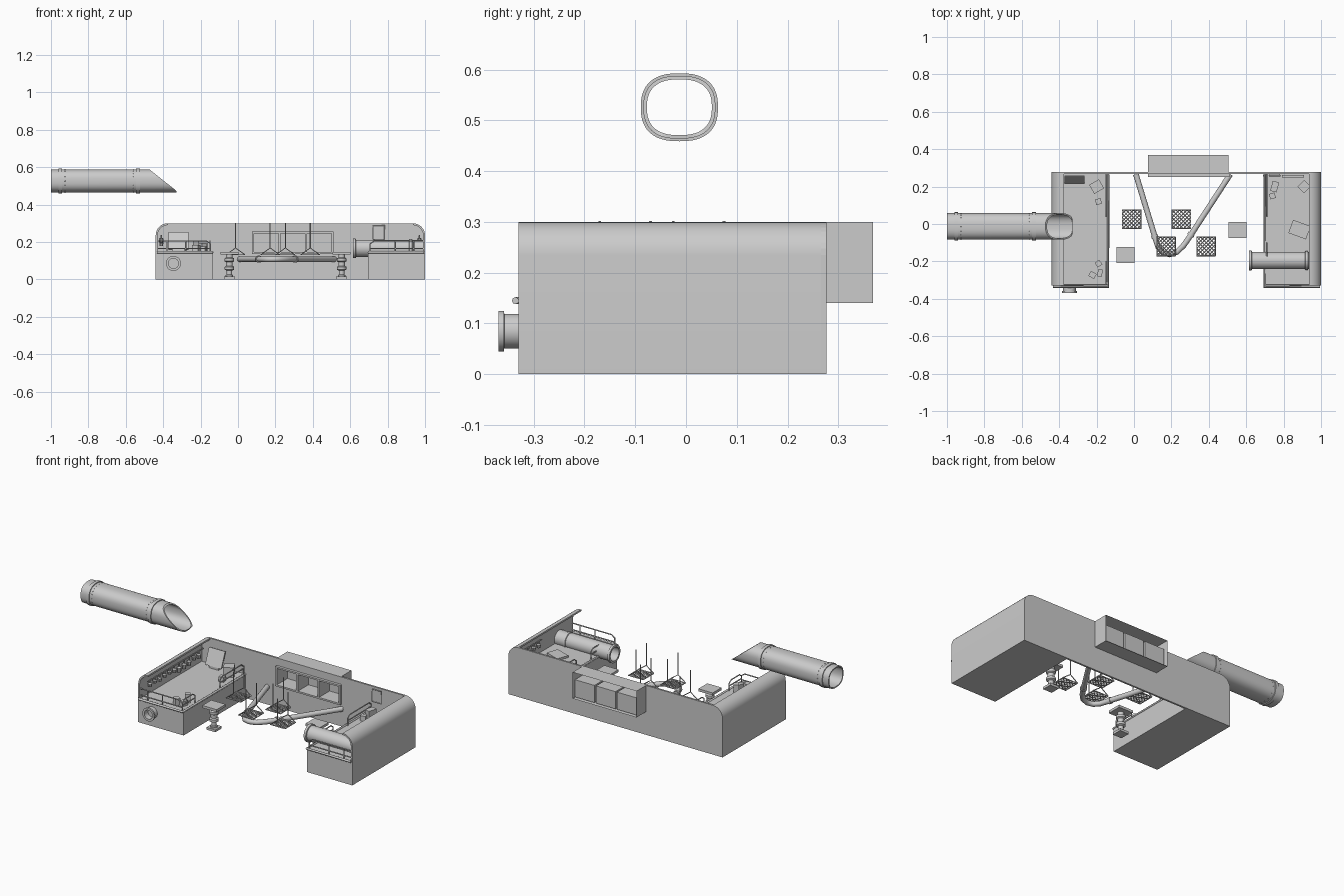
import bpy, bmesh, math, random
from mathutils import Vector, Matrix

if "Cube" in bpy.data.objects:
    bpy.data.objects.remove(bpy.data.objects["Cube"])
random.seed(4)


def finish(name, bm, smooth=False):
    bmesh.ops.recalc_face_normals(bm, faces=bm.faces)
    me = bpy.data.meshes.new(name)
    bm.to_mesh(me)
    bm.free()
    ob = bpy.data.objects.new(name, me)
    bpy.context.collection.objects.link(ob)
    bpy.ops.object.select_all(action='DESELECT')
    ob.select_set(True)
    bpy.context.view_layer.objects.active = ob
    if smooth:
        bpy.ops.object.shade_smooth_by_angle(angle=math.radians(35))
    return ob


def box(name, lo, hi, open_dirs=(), rot=(0, 0, 0)):
    """Box from corner to corner; open_dirs lists face normals to leave open."""
    lo, hi = Vector(lo), Vector(hi)
    bm = bmesh.new()
    bmesh.ops.create_cube(bm, size=1)
    bm.normal_update()
    gone = [f for f in bm.faces if any(f.normal.dot(Vector(d)) > .9 for d in open_dirs)]
    bmesh.ops.delete(bm, geom=gone, context='FACES')
    bmesh.ops.scale(bm, vec=hi - lo, verts=bm.verts)
    for i, a in enumerate(rot):
        bmesh.ops.rotate(bm, matrix=Matrix.Rotation(math.radians(a), 3, 'XYZ'[i]), verts=bm.verts)
    bmesh.ops.translate(bm, vec=(lo + hi) / 2, verts=bm.verts)
    return finish(name, bm)


def prism(name, pts, y0, y1, smooth=False):
    """Extrude an (x, z) outline along y."""
    bm = bmesh.new()
    f = bm.faces.new([bm.verts.new((x, y0, z)) for x, z in pts])
    ext = bmesh.ops.extrude_face_region(bm, geom=[f])
    bmesh.ops.translate(bm, vec=(0, y1 - y0, 0),
                        verts=[v for v in ext['geom'] if isinstance(v, bmesh.types.BMVert)])
    return finish(name, bm, smooth)


def loft(name, rings, loop=False):
    bm = bmesh.new()
    vs = [[bm.verts.new(p) for p in r] for r in rings]
    n = len(vs[0])
    for a, b in zip(vs, vs[1:] + (vs[:1] if loop else [])):
        for i in range(n):
            bm.faces.new((a[i], a[(i + 1) % n], b[(i + 1) % n], b[i]))
    if not loop:
        bm.faces.new(vs[0])
        bm.faces.new(vs[-1])
    return finish(name, bm, True)


def lathe(name, base, axis, profile, n=24, loop=False):
    """Round part: profile of (distance along axis, radius)."""
    q = Vector((0, 0, 1)).rotation_difference(Vector(axis))
    ang = [2 * math.pi * (i + .5) / n for i in range(n)]
    return loft(name, [[Vector(base) + q @ Vector((r * math.cos(a), r * math.sin(a), t))
                        for a in ang] for t, r in profile], loop)


def wires(name, paths, r, res=1):
    cu = bpy.data.curves.new(name, 'CURVE')
    cu.dimensions = '3D'
    cu.bevel_depth, cu.bevel_resolution, cu.use_fill_caps = r, res, True
    for p in paths:
        s = cu.splines.new('POLY')
        s.points.add(len(p) - 1)
        for sp, c in zip(s.points, p):
            sp.co = (*c, 1)
    ob = bpy.data.objects.new(name, cu)
    bpy.context.collection.objects.link(ob)
    bpy.ops.object.select_all(action='DESELECT')
    ob.select_set(True)
    bpy.context.view_layer.objects.active = ob
    bpy.ops.object.convert(target='MESH')
    bpy.ops.object.shade_smooth_by_angle(angle=math.radians(50))
    return ob


XL, XR, YF, YB, H, R, DZ = -.44, 1.0, -.33, .277, .30, .065, .145


def arc(cx, cz, r, a0, a1, n=8):
    return [(cx + r * math.cos(math.radians(a0 + (a1 - a0) * i / n)),
             cz + r * math.sin(math.radians(a0 + (a1 - a0) * i / n))) for i in range(n + 1)]


# back wall with window opening
wall = prism('back_wall', [(XL, 0)] + arc(XL + R, H - R, R, 180, 90) + arc(XR - R, H - R, R, 90, 0)
             + [(XR, 0)], .266, YB)
cutter = box('window_cutter', (.085, .2, .145), (.5, .4, .245))
cutter.hide_render = True
mod = wall.modifiers.new('window', 'BOOLEAN')
mod.object, mod.operation, mod.solver = cutter, 'DIFFERENCE', 'EXACT'
bpy.context.view_layer.objects.active = wall
bpy.ops.object.modifier_apply(modifier='window')
bpy.data.objects.remove(cutter)

# side walls with curled top, and desk blocks
for side, x, s in (('left', XL, 1), ('right', XR, -1)):
    def mx(pts):
        return [(x + s * u, z) for u, z in pts]
    prism(side + '_wall', mx([(0, 0)] + arc(R, H - R, R, 180, 90) + arc(R, H - R, R - .01, 90, 180)
                             + [(.01, 0)]), YF, .27, True)
    xa, xb = sorted((x + s * .005, x + s * .305))
    box(side + '_desk_block', (xa, YF, 0), (xb, .27, DZ))
    # rounded trim around desk edge and guard rails
    xi, xo = x + s * .302, x + s * .006
    wires(side + '_desk_trim', [[(xo, YF - .006, DZ), (xi, YF - .006, DZ), (xi, .265, DZ)]], .007, 2)
    t = .205
    rails = [[(xo, YF + .006, t), (xi - s * .03, YF + .006, t), (xi - s * .008, YF + .006, t - .015),
              (xi - s * .008, YF + .006, DZ)],
             [(xo, YF + .006, .165), (xi - s * .008, YF + .006, .165)]]
    rails += [[(x + s * d, YF + .006, DZ), (x + s * d, YF + .006, t)] for d in (.06, .16)]
    xr = xi - s * .012
    for y0, y1 in ((.04, .265), (-.23, -.10) if s < 0 else (-.32, -.2)):
        rails += [[(xr, y0, DZ), (xr, y0, .19), (xr, y0 + .02, t), (xr, y1 - .02, t),
                   (xr, y1, .19), (xr, y1, DZ)], [(xr, y0, .175), (xr, y1, .175)]]
    wires(side + '_guard_rails', rails, .0035)
    # gear hanging under the curled wall
    xw = x + s * .03
    wires(side + '_tool_bar', [[(xw, -.28 if s > 0 else .0, .235), (xw, .25, .235)]], .004)
    for i in range(11 if s > 0 else 5):
        y, d = (-.26 if s > 0 else .03) + i * .047, random.uniform(.03, .06)
        lathe(side + '_hanging_tool', (xw, y, .235), (0, 0, -1),
              [(0, .004), (d * .4, .004), (d * .5, .013), (d, .010)], 8)

# window frame, alcoves and outer housing
for i in range(4):
    x = .075 + i * .1417
    box('window_mullion', (x, .25, .135), (x + .011, .268, .255))
for z in (.135, .245):
    box('window_rail', (.075, .25, z), (.511, .268, z + .01))
box('window_housing', (.075, YB, .14), (.505, .368, H), [(0, 1, 0), (0, -1, 0)])
for i in range(3):
    x = .086 + i * .1417
    box('alcove', (x, .267, .145), (x + .131, .352, .25), [(0, -1, 0)])

# bent tube running from the wall round to the wall
bend = [(.01, .266, .108), (.115, -.08, .108), (.13, -.125, .108), (.155, -.155, .108), (.19, -.163, .108),
        (.23, -.15, .108), (.265, -.115, .108), (.29, -.08, .108), (.515, .266, .108)]
wires('bent_tube', [bend], .015, 4)
d = (Vector(bend[8]) - Vector(bend[7])).normalized()
lathe('tube_joint', Vector(bend[7]) + d * .02, d, [(0, .019), (.014, .019)], 20)
d = (Vector(bend[1]) - Vector(bend[0])).normalized()
lathe('tube_joint', Vector(bend[1]) - d * .02, d, [(0, .019), (.014, .019)], 20)

# hanging lattice seats
h, SZ = .05, .132
for cx, cy in ((-.013, .025), (.253, .025), (.172, -.12), (.386, -.12)):
    segs = [[(-h, -h), (h, -h), (h, h), (-h, h), (-h, -h)]]
    for k in range(-4, 5):
        c = k * .02
        a, b = ((h, c - h), (c - h, h)) if c >= 0 else ((-h, c + h), (c + h, -h))
        segs += [[a, b], [(-a[0], a[1]), (-b[0], b[1])]]
    wires('lattice_seat', [[(cx + u, cy + v, SZ) for u, v in p] for p in segs], .0025)
    hang = []
    for e in (-h, h):
        hang += [[(cx, cy + e, .165), (cx, cy + e, .302)],
                 [(cx - h, cy + e, SZ), (cx, cy + e, .168), (cx + h, cy + e, SZ)]]
    wires('seat_hanger', hang, .003)

# pedestal stools
for cx, cy in ((-.046, -.165), (.554, -.032)):
    box('stool_seat', (cx - .048, cy - .043, .132), (cx + .048, cy + .043, .147))
    lathe('stool_column', (cx, cy, .012), (0, 0, 1),
          [(0, .02), (.01, .02), (.014, .015), (.035, .015), (.04, .026), (.055, .026), (.06, .018),
           (.08, .018), (.085, .026), (.1, .026), (.105, .018), (.121, .018)], 16)
    box('stool_base', (cx - .03, cy - .03, 0), (cx + .03, cy + .03, .014))

# flanged pipe lying on the right desk
lathe('desk_pipe', (.615, -.195, .166), (1, 0, 0),
      [(0, .053), (.014, .053), (.016, .046), (.3, .046), (.302, .05), (.315, .05), (.317, .046),
       (.38, .046), (.38, .04), (0, .04)], 32, True)
# short outlet on the front of the left desk
lathe('outlet_pipe', (-.345, YF, .085), (0, -1, 0),
      [(0, .034), (.028, .034), (.029, .040), (.039, .040), (.039, .027), (0, .027)], 32, True)
lathe('outlet_back', (-.345, YF, .085), (0, -1, 0), [(0, .027), (.004, .027)], 32)

# large oval pipe with mitred end
PY, PZ = -.013, .526


def oval(x, a, b, n=48):
    out = []
    for i in range(n):
        t = 2 * math.pi * i / n
        c, s = math.cos(t), math.sin(t)
        y = PY + a * math.copysign(abs(c) ** .8, c)
        z = PZ + b * math.copysign(abs(s) ** .8, s)
        out.append((x if x is not None else -.475 + min(1, (.589 - z) / .115) * .145, y, z))
    return out


loft('large_pipe', [oval(-1, .071, .062), oval(None, .071, .062), oval(None, .064, .055),
                    oval(-1, .064, .055)], True)
for x in (-.96, -.545):
    loft('pipe_band', [oval(x, .071, .062), oval(x, .076, .067), oval(x + .02, .076, .067),
                       oval(x + .02, .071, .062)], True)
    for p in oval(x + (.035 if x < -.8 else -.015), .071, .062, 20):
        lathe('rivet', p, (0, (p[1] - PY), (p[2] - PZ)), [(-.001, .003), (.002, .002)], 6)

# screen and loose items on the left desk
box('screen', (-.372, .234, .155), (-.264, .242, .255), rot=(-22, 0, 0))
box('screen_foot', (-.35, .22, DZ), (-.285, .26, .16))
for n, x, y, sx, sy, z, a in (('crate', -.2, .2, .06, .055, .06, 30), ('mug', -.19, .12, .03, .03, .03, 10),
                              ('tin', -.222, -.272, .035, .03, .04, -30), ('tin', -.182, -.262, .025, .04, .03, -15),
                              ('tin', -.19, -.212, .03, .03, .05, 35), ('crate', .752, .2, .035, .055, .05, -15),
                              ('mug', .74, .15, .03, .03, .03, 15), ('crate', .91, .2, .05, .05, .06, 45),
                              ('tray', .885, -.03, .1, .075, .012, -20), ('strip', .85, .255, .12, .012, .03, 0)):
    box(n, (x - sx / 2, y - sy / 2, DZ), (x + sx / 2, y + sy / 2, DZ + z), rot=(0, 0, a))

# framed panel on the back wall
box('wall_panel', (.725, .258, .215), (.78, .267, .285))
wires('panel_frame', [[(.722, .258, .212), (.783, .258, .212), (.783, .258, .288), (.722, .258, .288),
                       (.722, .258, .212)]], .003)
